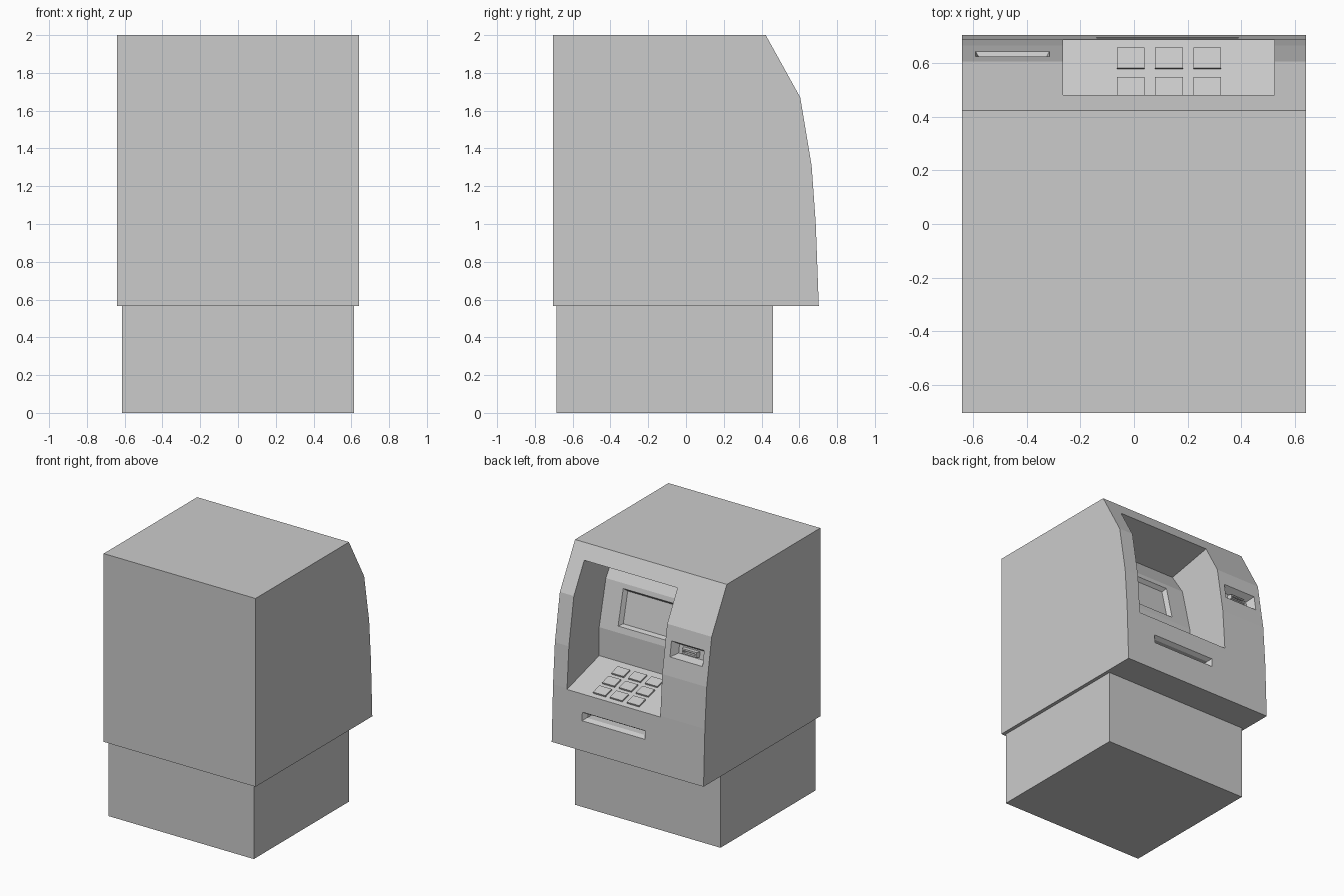
import bpy, bmesh, math
from mathutils import Vector

if "Cube" in bpy.data.objects:
    bpy.data.objects.remove(bpy.data.objects["Cube"])


def make_object(name, rings):
    """Closed flat-faced solid from a sequence of matching rings."""
    bm = bmesh.new()
    loops = [[bm.verts.new(p) for p in ring] for ring in rings]
    for a, b in zip(loops, loops[1:]):
        for i in range(len(a)):
            j = (i + 1) % len(a)
            bm.faces.new((a[i], a[j], b[j], b[i]))
    bm.faces.new(loops[0])
    bm.faces.new(loops[-1])
    bmesh.ops.recalc_face_normals(bm, faces=bm.faces)
    mesh = bpy.data.meshes.new(name)
    bm.to_mesh(mesh)
    bm.free()
    obj = bpy.data.objects.new(name, mesh)
    bpy.context.collection.objects.link(obj)
    return obj


def prism(name, profile, x0, x1):
    """Side profile (y, z) extruded across x."""
    return make_object(name, [[(x, y, z) for y, z in profile] for x in (x0, x1)])


def loft(name, centre, tilt, sections):
    """Rectangles (width, height, offset) stacked along an outward normal tilted up from +y."""
    u = Vector((1, 0, 0))
    v = Vector((0, -math.sin(tilt), math.cos(tilt)))
    n = Vector((0, math.cos(tilt), math.sin(tilt)))
    c = Vector(centre)
    return make_object(name, [
        [c + u * (w / 2 * a) + v * (h / 2 * b) + n * d
         for a, b in ((-1, -1), (1, -1), (1, 1), (-1, 1))]
        for w, h, d in sections])


def cut(target, cutter):
    mod = target.modifiers.new("cut", 'BOOLEAN')
    mod.operation = 'DIFFERENCE'
    mod.solver = 'EXACT'
    mod.object = cutter
    bpy.context.view_layer.objects.active = target
    bpy.ops.object.modifier_apply(modifier=mod.name)
    bpy.data.objects.remove(cutter)


# Pedestal
prism("pedestal", [(-0.685, 0), (0.46, 0), (0.46, 0.565), (-0.685, 0.565)], -0.613, 0.613)

# Cabinet with faceted curved front
cabinet = prism("cabinet", [(-0.703, 0.565), (0.703, 0.565), (0.687, 1.0), (0.665, 1.31),
                            (0.605, 1.67), (0.422, 2.0), (-0.703, 2.0)], -0.64, 0.64)

# Alcove for keypad and screen
cut(cabinet, prism("alcove_cutter", [(0.9, 0.93), (0.30, 1.10), (0.30, 1.317), (0.219, 1.66),
                                     (0.109, 1.825), (0.9, 1.975)], -0.265, 0.522))

# Sunken screen on the sloping back wall
screen_tilt = math.atan2(0.081, 0.343)
cut(cabinet, loft("screen_cutter", (0.13, 0.258, 1.493), screen_tilt,
                  [(0.48, 0.27, 0.02), (0.48, 0.27, 0), (0.44, 0.235, -0.03)]))

# Cash slot with tapered mouth
cut(cabinet, loft("cash_slot_cutter", (0.125, 0.694, 0.822), 0.037,
                  [(0.53, 0.065, 0.03), (0.53, 0.065, 0), (0.49, 0.03, -0.03), (0.49, 0.03, -0.09)]))

# Card reader pocket with lip and slit
reader_tilt = math.atan2(0.06, 0.36)
reader = (-0.452, 0.633, 1.502)
cut(cabinet, loft("card_pocket_cutter", reader, reader_tilt,
                  [(0.275, 0.117, 0.03), (0.275, 0.117, 0), (0.21, 0.065, -0.055)]))
lip = loft("card_reader_lip", reader, reader_tilt,
           [(0.15, 0.05, -0.07), (0.12, 0.035, -0.025)])
cut(lip, loft("card_slit_cutter", reader, reader_tilt,
              [(0.10, 0.012, 0), (0.10, 0.012, -0.06)]))

# Three by three keypad on the sloping shelf
slope = math.atan2(0.17, 0.60)
for row in range(3):
    for col in range(3):
        y = 0.395 + 0.11 * row
        z = 1.10 - (y - 0.30) * math.tan(slope)
        loft(f"key_{row}_{col}", (-0.0125 + 0.1425 * col, y, z), math.pi / 2 - slope,
             [(0.103, 0.08, -0.01), (0.103, 0.08, 0.012)])
